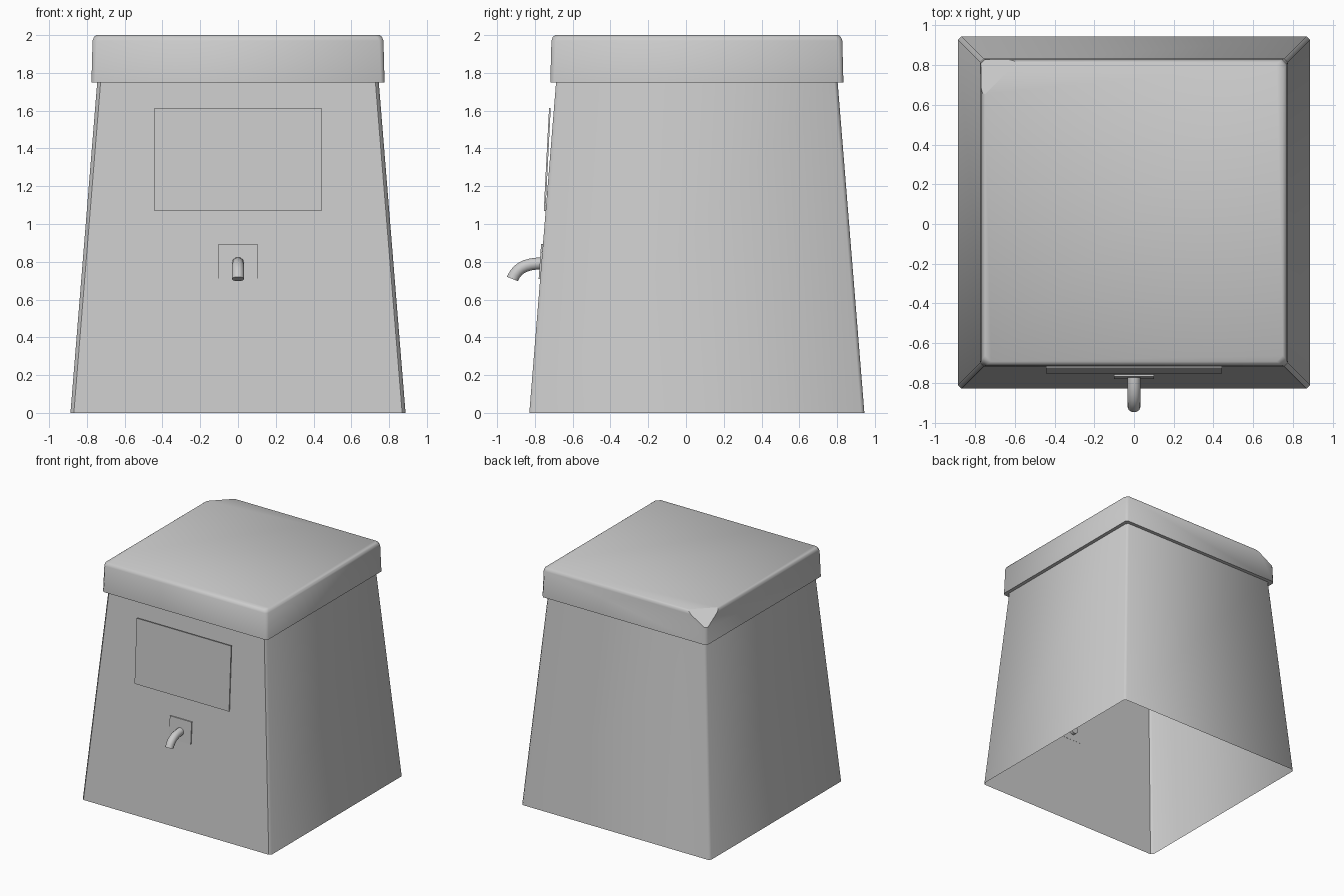
import bpy
import bmesh
import math
from mathutils import Vector

default = bpy.data.objects.get("Cube")
if default:
    bpy.data.objects.remove(default, do_unlink=True)

grey = bpy.data.materials.new("plain_grey")
grey.use_nodes = True
colour = (0.6, 0.6, 0.6, 1)
grey.diffuse_color = colour
grey.node_tree.nodes["Principled BSDF"].inputs["Base Color"].default_value = colour

CENTRE_Y = 0.0575


def finish(bm, name, is_flat=lambda face: False):
    """Smooth the gentle edges, keep chosen faces flat, and make the object."""
    bmesh.ops.recalc_face_normals(bm, faces=bm.faces)
    for edge in bm.edges:
        edge.smooth = edge.calc_face_angle(math.pi) < math.radians(60)
    for face in bm.faces:
        face.smooth = not is_flat(face)
    mesh = bpy.data.meshes.new(name)
    bm.to_mesh(mesh)
    bm.free()
    mesh.materials.append(grey)
    obj = bpy.data.objects.new(name, mesh)
    bpy.context.collection.objects.link(obj)
    return obj


def ring(bm, half, chamfer, z):
    """Square outline with clipped corners."""
    a, b = half, half - chamfer
    outline = [(b, -a), (a, -b), (a, b), (b, a), (-b, a), (-a, b), (-a, -b), (-b, -a)]
    return [bm.verts.new((x, y + CENTRE_Y, z)) for x, y in outline]


def loft(sections, cap_bottom):
    bm = bmesh.new()
    rings = [ring(bm, *s) for s in sections]
    for low, high in zip(rings, rings[1:]):
        for i in range(len(low)):
            j = (i + 1) % len(low)
            bm.faces.new((low[i], low[j], high[j], high[i]))
    bm.faces.new(rings[-1])
    if cap_bottom:
        bm.faces.new(rings[0])
    return bm


# Tapered body, open underneath
body = loft([(0.887, 0.018, 0), (0.743, 0.018, 1.78)], False)
finish(body, "body", lambda f: f.normal.y < -0.9)

# Lid with softened rim and one clipped back corner
lid = loft([(0.776, 0.02, 1.75), (0.77, 0.022, 1.97), (0.763, 0.027, 1.99), (0.75, 0.03, 2)], True)
corner = Vector((-0.775, 0.83, 2))
cut_normal = Vector((-1 / 0.2, 1 / 0.2, 1 / 0.12)).normalized()
cut = bmesh.ops.bisect_plane(
    lid, geom=lid.verts[:] + lid.edges[:] + lid.faces[:],
    plane_co=corner + Vector((0.2, 0, 0)), plane_no=cut_normal, clear_outer=True)
cut_edges = [g for g in cut["geom_cut"] if isinstance(g, bmesh.types.BMEdge)]
bmesh.ops.holes_fill(lid, edges=cut_edges, sides=0)
finish(lid, "lid", lambda f: f.normal.dot(cut_normal) > 0.999)


def plate(name, x_half, low, high, depth):
    """Thin leaning plate; low and high are (y, z) of its front face."""
    bm = bmesh.new()
    bmesh.ops.create_cube(bm, size=1)
    for v in bm.verts:
        y, z = high if v.co.z > 0 else low
        v.co = (math.copysign(x_half, v.co.x), y + (depth if v.co.y > 0 else 0), z)
    finish(bm, name, lambda f: True)


# Front panel and tap mount
plate("front_panel", 0.443, (-0.753, 1.07), (-0.725, 1.615), 0.009)
plate("tap_mount", 0.102, (-0.78, 0.71), (-0.767, 0.895), 0.009)

# Curved tap spout
curve = bpy.data.curves.new("tap_spout", "CURVE")
curve.dimensions = "3D"
curve.bevel_depth = 0.033
curve.bevel_resolution = 3
curve.resolution_u = 8
curve.use_fill_caps = True
spline = curve.splines.new("BEZIER")
spline.bezier_points.add(1)
path = [((-0.74, 0.792), (0.05, 0.0)), ((-0.919, 0.709), (0.03, 0.075))]
for point, ((y, z), (dy, dz)) in zip(spline.bezier_points, path):
    sign = 1 if point == spline.bezier_points[0] else -1
    tangent = Vector((0, -dy - 0.03 if sign > 0 else -dy, -dz))
    point.co = (0, y, z)
    point.handle_left_type = point.handle_right_type = "FREE"
    point.handle_right = point.co + tangent
    point.handle_left = point.co - tangent
curve.materials.append(grey)
spout = bpy.data.objects.new("tap_spout", curve)
bpy.context.collection.objects.link(spout)
